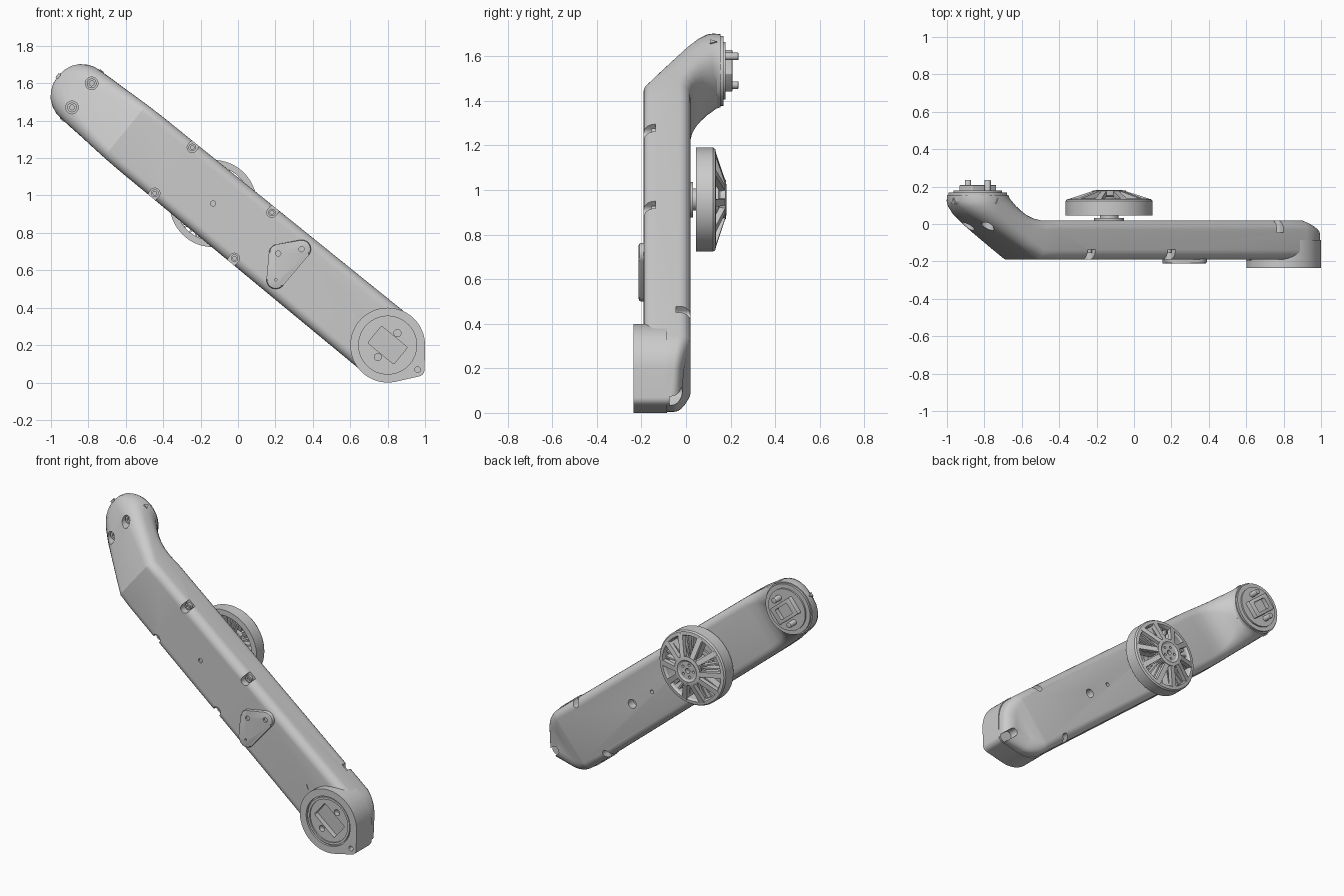
import bpy, bmesh, math
from mathutils import Vector
from mathutils.geometry import convex_hull_2d

if "Cube" in bpy.data.objects:
    bpy.data.objects.remove(bpy.data.objects["Cube"])

# Arm frame: s runs from the head down to the pivot, v is across the arm, y is world depth
TH = math.atan2(1.335, 1.635)
C, S, L = math.cos(TH), math.sin(TH), 2.111
HX, HZ = -0.835, 1.535


def world(s, y, v):
    return Vector((HX + s * C + v * S, y, HZ - s * S + v * C))


def local(x, z):
    return (x - HX) * C - (z - HZ) * S, (x - HX) * S + (z - HZ) * C


def finish(bm, name, angle=25):
    bmesh.ops.remove_doubles(bm, verts=bm.verts, dist=1e-5)
    bmesh.ops.recalc_face_normals(bm, faces=bm.faces)
    me = bpy.data.meshes.new(name)
    bm.to_mesh(me)
    bm.free()
    ob = bpy.data.objects.new(name, me)
    bpy.context.collection.objects.link(ob)
    smooth(ob, angle)
    return ob


def activate(ob):
    bpy.ops.object.select_all(action='DESELECT')
    ob.select_set(True)
    bpy.context.view_layer.objects.active = ob


def smooth(ob, angle=25):
    activate(ob)
    bpy.ops.object.shade_smooth_by_angle(angle=math.radians(angle))


def hull(*circles, n=32):
    """Convex outline around (s, v, r) circles."""
    pts = [(s + r * math.cos(k * math.tau / n), v + r * math.sin(k * math.tau / n))
           for s, v, r in circles for k in range(n)]
    return [pts[i] for i in convex_hull_2d(pts)]


def rect(s, v, hs, hv, r=0.008):
    return hull(*[(s + a * (hs - r), v + b * (hv - r), r) for a in (-1, 1) for b in (-1, 1)], n=12)


def prism(name, outline, y0, y1, bevel=0.0, bevel_y=None):
    """Outline extruded in depth, with the rim at bevel_y optionally rounded."""
    bm = bmesh.new()
    a = [bm.verts.new(world(s, y0, v)) for s, v in outline]
    b = [bm.verts.new(world(s, y1, v)) for s, v in outline]
    n = len(a)
    bm.faces.new(a)
    bm.faces.new(b)
    for i in range(n):
        bm.faces.new((a[i], a[(i + 1) % n], b[(i + 1) % n], b[i]))
    if bevel:
        rim = [e for e in bm.edges if all(abs(v.co.y - bevel_y) < 1e-6 for v in e.verts)]
        bmesh.ops.bevel(bm, geom=rim, offset=bevel, segments=2, profile=0.5, affect='EDGES')
    return finish(bm, name)


def cut(ob, cutters):
    for outline, y0, y1 in cutters:
        c = prism("cutter", outline, y0, y1)
        c.hide_render = True
        m = ob.modifiers.new("cut", 'BOOLEAN')
        m.operation, m.solver, m.object = 'DIFFERENCE', 'EXACT', c
        activate(ob)
        bpy.ops.object.modifier_apply(modifier=m.name)
        bpy.data.objects.remove(c)
    smooth(ob)


def lathe(name, s, v, profile, closed, n=72):
    """(radius, y) profile spun about the depth axis."""
    bm = bmesh.new()
    rings = [[bm.verts.new(world(s + r * math.cos(k * math.tau / n), y, v + r * math.sin(k * math.tau / n)))
              for r, y in profile] for k in range(n)]
    m = len(profile)
    for k in range(n):
        a, b = rings[k], rings[(k + 1) % n]
        for j in range(m if closed else m - 1):
            bm.faces.new((a[j], a[(j + 1) % m], b[(j + 1) % m], b[j]))
    return finish(bm, name)


# Arm body: straight stack of inset outlines plus a lofted elbow ending in a round head
SEG = 6
Q = [k * math.pi / 2 / SEG for k in range(SEG + 1)]


def corner(A, B, r):
    """Half section of a rounded rectangle: (depth, half width) from front to back."""
    f = [(-A + r * (1 - math.cos(t)), B - r * (1 - math.sin(t))) for t in Q]
    return f + [(-d, w) for d, w in reversed(f)]


bm = bmesh.new()
S0, R, TIP, TR = 0.40, 0.195, 0.205, 0.036
beta = math.acos((R - TR) / TIP)
layers = []
for k, (d, w) in enumerate(corner(0.105, 0.185, 0.05)):
    y, inset = d - 0.085, 0.185 - w
    row = [(S0, w)]
    for i in range(33):
        p = math.pi / 2 - i * math.pi / 32
        q, off = (TR, TIP) if abs(p) < beta else (R, 0)
        u, v = q * math.cos(p) + off, q * math.sin(p)
        drop = max(0, min(1, u / 0.2)) if k > SEG else 0
        f = 1 - inset * (1 + 1.2 * drop) / math.hypot(u, v)
        row.append((L + u * f, v * f, y - 0.035 * drop))
    row.append((S0, -w))
    layers.append([bm.verts.new(world(p[0], p[2] if len(p) > 2 else y, p[1])) for p in row])
for a, b in zip(layers, layers[1:]):
    for i in range(len(a) - 1):
        bm.faces.new((a[i], a[i + 1], b[i + 1], b[i]))
bm.faces.new(layers[0])
# keep the flat back planar: split it where the tip starts to fall away
back = layers[-1]
for i in range(len(back) // 2 - 1):
    q = [back[i], back[i + 1], back[-2 - i], back[-1 - i]]
    bm.faces.new(q)
mid = len(back) // 2
if len(back) % 2:
    bm.faces.new((back[mid - 1], back[mid], back[mid + 1]))
# elbow rings: front s, front y, back s, back y, half width, corner radius
ELBOW = [(.40, -.19, .40, .02, .185, .05), (.30, -.19, .33, .02, .182, .055),
         (.20, -.131, .28, .03, .178, .06), (.08, -.061, .24, .05, .173, .075),
         (-.02, -.002, .21, .075, .17, .095), (-.10, .05, .19, .10, .167, .12),
         (-.145, .09, .175, .125, .166, .14), (-.163, .12, .166, .14, .165, .155),
         (-.165, .155, .165, .155, .165, .165)]
prev = None
for fs, fy, bs, by, B, r in ELBOW:
    f, b = Vector((fs, fy)), Vector((bs, by))
    A = (b - f).length / 2
    half = corner(A, B, min(r, A))
    ring = []
    for d, w in half + [(d, -w) for d, w in reversed(half)]:
        p = f.lerp(b, (d + A) / (2 * A))
        ring.append(bm.verts.new(world(p.x, p.y, w)))
    if prev:
        for i in range(len(ring)):
            j = (i + 1) % len(ring)
            bm.faces.new((prev[i], prev[j], ring[j], ring[i]))
    prev = ring
bm.faces.new(prev)
arm = finish(bm, "arm_body")

WS, WV = local(-0.133, 0.957)
edge_screws = [(s, v) for s in (0.633, 1.183) for v in (-0.158, 0.158)]
cutters = [(hull((s, v, .027), (s, v * 1.45, .025)), -.3, -.137) for s, v in edge_screws]
cutters += [(hull((0, v, .034)), -.3, .05) for v in (-.083, .083)]
cutters += [(hull((1.93, v, .022), (1.93, v * 1.4, .022)), -.045, .2) for v in (-.168, .168)]
cutters += [(hull((2.285, 0, .026), (2.42, 0, .026)), -.075, .2),
            (hull((1.55, 0, .028)), -.03, .2), (hull((1.37, 0, .012)), -.03, .2),
            (hull((WS, WV, .014)), -.3, -.18)]
cut(arm, cutters)

# Socket screws sitting in the pockets
for i, (s, v, y) in enumerate([(s, v, -.155) for s, v in edge_screws] + [(0, -.083, .02), (0, .083, .02)]):
    k = 0.02 if i < 4 else 0.026
    lathe(f"screw_{i}", s, v, [(0, y + .012), (k * .5, y + .012), (k * .5, y), (k, y), (k, y + .035), (0, y + .035)],
          False, 24)

# Pivot housing at the lower end, with ring groove, socket and pin holes
pivot = prism("pivot_housing", hull((L, 0, .2), (L + .207, 0, .037), n=64), -.235, -.085, .008, -.235)
cut(pivot, [(hull((L, 0, .155), n=64), -.3, -.222), (rect(L, 0, .09, .058), -.3, -.15),
            (hull((L + .207, 0, .015)), -.3, -.19)]
    + [(hull((L, v, .019)), -.3, -.17) for v in (-.083, .083)])
lathe("pivot_ring", L, 0, [(.148, -.215), (.148, -.23), (.134, -.23), (.134, -.215)], True)

# Head flange with hollow plug and locating pins
prism("head_flange", hull((0, 0, .157), n=64), .14, .168, .004, .168)
prism("head_disc", hull((0, 0, .13), n=64), .16, .178)
plug = prism("head_plug", rect(0, 0, .086, .055), .165, .208, .004, .208)
cut(plug, [(rect(0, 0, .052, .034), .18, .3)])
for i, v in enumerate((-.083, .083)):
    prism(f"head_pin_{i}", hull((0, v, .017)), .165, .235, .003, .235)

# Small triangular index marks: four round the head, one by the pivot
bm = bmesh.new()
for k in range(4):
    a = k * math.pi / 2
    rad, tan = (math.cos(a), math.sin(a)), (-math.sin(a), math.cos(a))
    tri = [[bm.verts.new(world(q * rad[0] + t * tan[0], y, q * rad[1] + t * tan[1]))
            for t, y in ((-.014, .108), (.014, .108), (0, .138))] for q in (.14, .171)]
    bm.faces.new(tri[1])
    for i in range(3):
        bm.faces.new((tri[0][i], tri[0][i - 2], tri[1][i - 2], tri[1][i]))
finish(bm, "head_index_marks")
ms, mv = local(.615, .352)
prism("pivot_index_mark", hull((ms, mv, .018), n=3), -.194, -.18)

# Raised triangular pad on the front
corners = [local(x, z) for x, z in ((.215, .69), (.34, .713), (.202, .55))]
pad = prism("triangle_pad", hull(*[(s, v, .05) for s, v in corners]), -.212, -.18, .01, -.212)
cut(pad, [(hull((s, v, r)), -.3, -.2) for (s, v), r in zip(corners, (.014, .014, .007))])

# Wheel behind the arm: axle, rim, hub
prism("axle_flange", hull((WS, WV, .08), n=48), .01, .032)
prism("axle", hull((WS, WV, .05)), .02, .06)
lathe("wheel_rim", WS, WV, [(.233, .045), (.233, .122), (.226, .132), (.206, .135), (.198, .122), (.198, .045)], True)
hub = lathe("wheel_hub", WS, WV, [(0, .045), (.062, .045), (.062, .145), (.085, .152), (.09, .178), (.068, .181),
                                  (.056, .174), (0, .174)], False)
cut(hub, [(hull((WS + .04 * math.cos(k * math.tau / 5), WV + .04 * math.sin(k * math.tau / 5), .008)), .15, .3)
          for k in range(5)] + [(hull((WS, WV, .016)), .15, .3)])


def bar(bm, r0, a0, y0, r1, a1, y1, w0, w1, t):
    """Tapered bar between two polar points on the wheel; y is its outer face."""
    ends = []
    for r, a, y, w in ((r0, a0, y0, w0), (r1, a1, y1, w1)):
        a = math.radians(a)
        ca, sa = math.cos(a), math.sin(a)
        ends.append([bm.verts.new(world(WS + r * ca - k * w / 2 * sa, yy, WV + r * sa + k * w / 2 * ca))
                     for k, yy in ((-1, y), (1, y), (1, y - t), (-1, y - t))])
    for e in ends:
        bm.faces.new(e)
    for i in range(4):
        bm.faces.new((ends[0][i], ends[0][i - 3], ends[1][i - 3], ends[1][i]))


# Five split spokes with thin fins in the windows behind them
spokes, fins = bmesh.new(), bmesh.new()
for k in range(5):
    a = 90 + 72 * k
    for side in (-1, 1):
        bar(spokes, .075, a + side * 13, .18, .215, a + side * 17, .134, .03, .034, .028)
    for d in (-22, -11, 0, 11, 22):
        bar(fins, .055, a + 36 + d, .12, .203, a + 36 + d, .11, .007, .011, .05)
finish(spokes, "wheel_spokes")
finish(fins, "wheel_fins")
